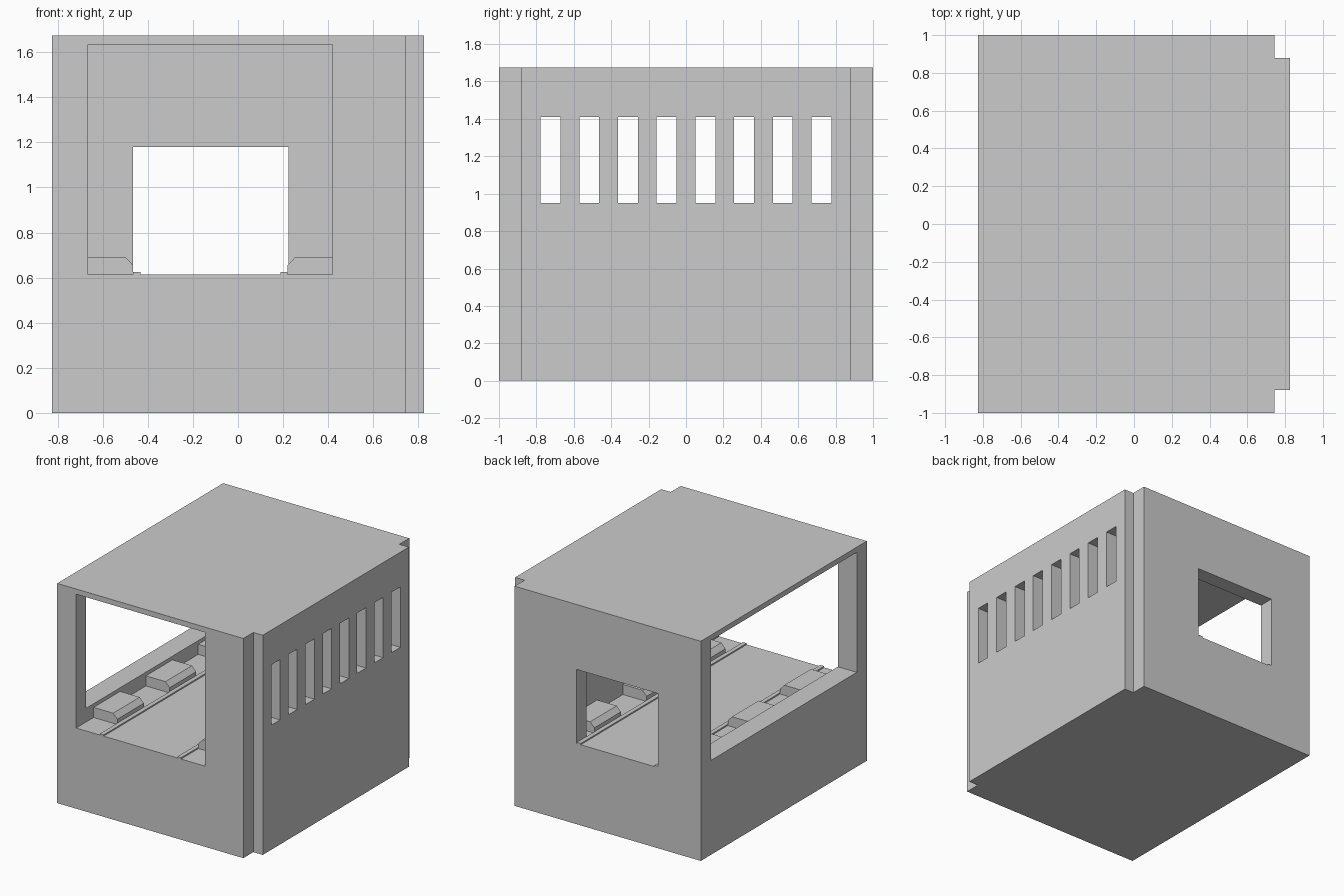
import bpy, bmesh

if "Cube" in bpy.data.objects:
    bpy.data.objects.remove(bpy.data.objects["Cube"])

ROOM_L, ROOM_R = -0.665, 0.42      # inner room width
FLOOR, CEIL = 0.615, 1.635


def prism(name, pts, axis, lo, hi):
    """Extrude a 2D profile along an axis: 'z' uses (x, y), 'y' uses (x, z)."""
    def place(p, t):
        return (p[0], p[1], t) if axis == 'z' else (p[0], t, p[1])
    bm = bmesh.new()
    a = [bm.verts.new(place(p, lo)) for p in pts]
    b = [bm.verts.new(place(p, hi)) for p in pts]
    bm.faces.new(a)
    bm.faces.new(b)
    n = len(pts)
    for i in range(n):
        bm.faces.new((a[i], a[(i + 1) % n], b[(i + 1) % n], b[i]))
    bmesh.ops.recalc_face_normals(bm, faces=bm.faces)
    mesh = bpy.data.meshes.new(name)
    bm.to_mesh(mesh)
    bm.free()
    ob = bpy.data.objects.new(name, mesh)
    bpy.context.collection.objects.link(ob)
    return ob


def box(name, x0, x1, y0, y1, z0, z1):
    return prism(name, [(x0, y0), (x1, y0), (x1, y1), (x0, y1)], 'z', z0, z1)


def cut(target, cutter):
    """Subtract the cutter from the target and delete it."""
    cutter.hide_render = True
    mod = target.modifiers.new("cut", 'BOOLEAN')
    mod.operation = 'DIFFERENCE'
    mod.solver = 'EXACT'
    mod.object = cutter
    bpy.context.view_layer.objects.active = target
    bpy.ops.object.modifier_apply(modifier=mod.name)
    bpy.data.objects.remove(cutter)


# Shell with the two right-hand corners notched
outline = [(-0.825, -1), (0.745, -1), (0.745, -0.88), (0.825, -0.88),
           (0.825, 0.88), (0.745, 0.88), (0.745, 1), (-0.825, 1)]
shell = prism("shell", outline, 'z', 0, 1.675)

# Room open to the front, wide left opening, small back window
cut(shell, box("room_cutter", ROOM_L, ROOM_R, -1.1, 0.88, FLOOR, CEIL))
cut(shell, box("left_cutter", -0.95, -0.55, -0.88, 0.88, 0.72, CEIL))
cut(shell, box("window_cutter", -0.465, 0.225, 0.8, 1.1, FLOOR, 1.18))

# Eight slots through the right wall
for i in range(8):
    y = (i - 3.5) * 0.207
    cut(shell, box("slot_cutter", 0.3, 0.95, y - 0.053, y + 0.053, 0.95, 1.41))

# Chamfered blocks and floor rails along both sides of the room
for side, wall, s in (("left", ROOM_L, 1), ("right", ROOM_R, -1)):
    profile = [(wall, FLOOR), (wall + s * 0.2, FLOOR), (wall + s * 0.2, 0.655),
               (wall + s * 0.165, 0.692), (wall, 0.692)]
    for k in (-1, 0, 1):
        prism(f"{side}_block_{k + 2}", profile, 'y', k * 0.63 - 0.16, k * 0.63 + 0.16)
    x0, x1 = sorted((wall + s * 0.2, wall + s * 0.232))
    box(f"{side}_rail", x0, x1, -1, 1, FLOOR, 0.625)
